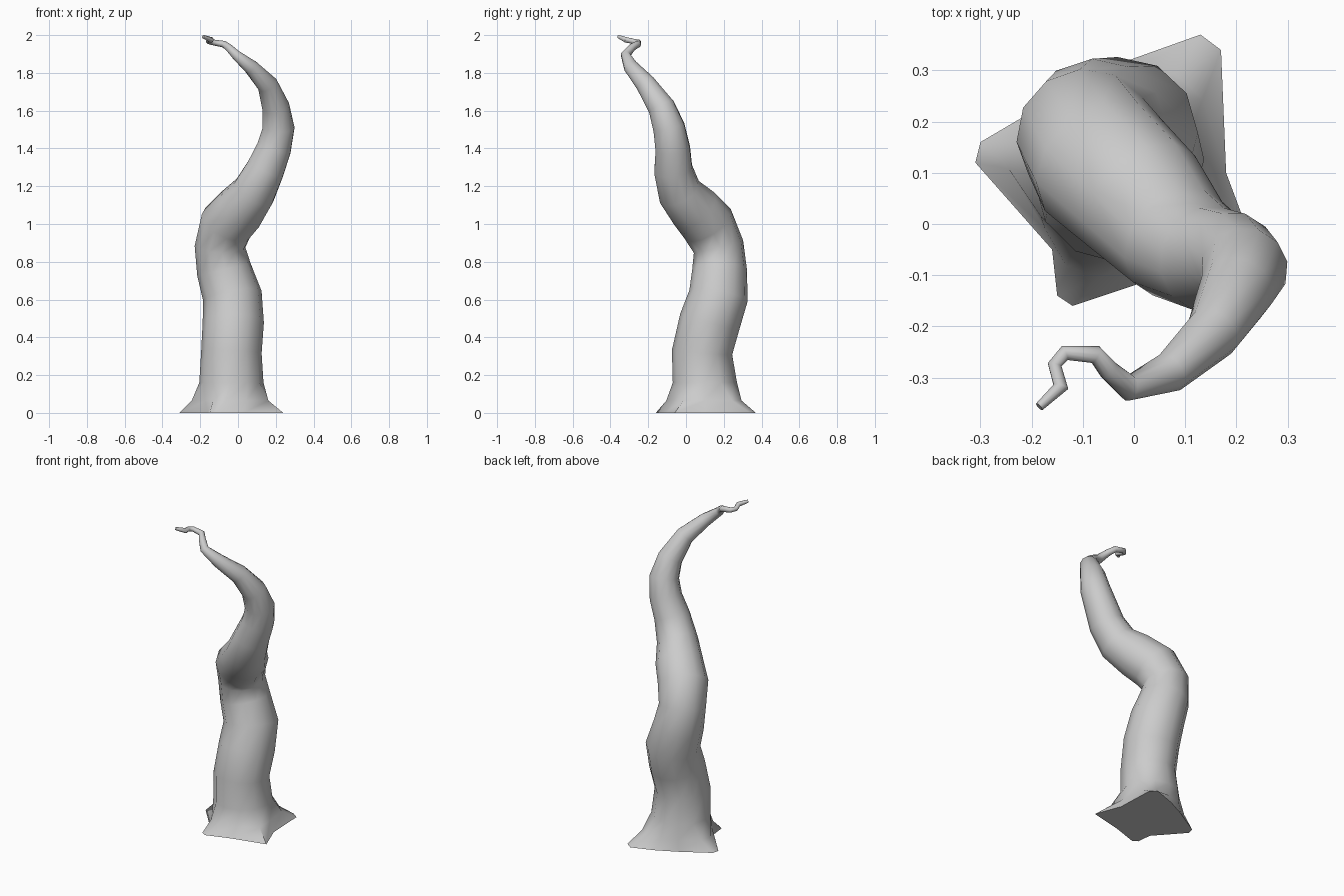
import bpy, bmesh, math
from mathutils import Vector, Quaternion

cube = bpy.data.objects.get("Cube")
if cube:
    bpy.data.objects.remove(cube, do_unlink=True)

SIDES = 12

bark = bpy.data.materials.new("grey_bark")
bark.use_nodes = True
colour = (0.6, 0.6, 0.6, 1)
bark.diffuse_color = colour
bark.node_tree.nodes["Principled BSDF"].inputs["Base Color"].default_value = colour

# Ground outline with four flared roots, counter-clockwise from +x
root_outline = [(.18, .1), (.17, .34), (.13, .37), (-.01, .32), (-.13, .26), (-.3, .16),
                (-.31, .12), (-.16, -.05), (-.15, -.14), (-.12, -.16), (.03, -.11), (.24, -.06)]

# Trunk spine: centre x, y, z and radius
spine = [(-.035, .1, .16, .17), (-.035, .085, .32, .16), (-.025, .125, .48, .162),
         (-.03, .172, .62, .157), (-.075, .178, .76, .145), (-.095, .172, .88, .135),
         (-.06, .115, 1.0, .145), (.015, .045, 1.08, .137), (.085, -.035, 1.17, .118),
         (.145, -.068, 1.29, .104), (.19, -.07, 1.4, .094), (.215, -.09, 1.51, .086),
         (.2, -.13, 1.62, .073), (.155, -.212, 1.74, .055), (.07, -.29, 1.83, .04),
         (-.01, -.32, 1.895, .026), (-.05, -.285, 1.935, .02), (-.075, -.255, 1.952, .018),
         (-.135, -.252, 1.962, .015), (-.155, -.275, 1.966, .014),
         (-.143, -.318, 1.975, .015), (-.185, -.357, 1.992, .009)]


def trunk_rings():
    """Circles carried along the spine without twisting."""
    points = [Vector(s[:3]) for s in spine]
    direction, turn = Vector((0, 0, 1)), Quaternion()
    rings = []
    for i, p in enumerate(points):
        if i > 0:
            ahead = points[min(i + 1, len(points) - 1)]
            tangent = ((p - points[i - 1]).normalized() + (ahead - p).normalized()).normalized()
            turn = direction.rotation_difference(tangent) @ turn
            direction = tangent
        ring = []
        for k in range(SIDES):
            a = math.tau * k / SIDES
            ring.append(p + turn @ (Vector((math.cos(a), math.sin(a), 0)) * spine[i][3]))
        rings.append(ring)
    return rings


# Roots blend from the ground outline up into the first trunk ring
rings = trunk_rings()
ground = [Vector((x, y, 0)) for x, y in root_outline]
flare = []
for g, t in zip(ground, rings[0]):
    p = g.lerp(t, 0.62)
    p.z = 0.065
    flare.append(p)
rings = [ground, flare] + rings

# Skin the rings and cap both ends
bm = bmesh.new()
loops = [[bm.verts.new(p) for p in ring] for ring in rings]
for low, high in zip(loops, loops[1:]):
    for k in range(SIDES):
        n = (k + 1) % SIDES
        bm.faces.new((low[k], low[n], high[n], high[k]))
bm.faces.new(loops[0][::-1])
bm.faces.new(loops[-1])
bmesh.ops.recalc_face_normals(bm, faces=bm.faces)

mesh = bpy.data.meshes.new("trunk")
bm.to_mesh(mesh)
bm.free()
mesh.materials.append(bark)
trunk = bpy.data.objects.new("trunk", mesh)
bpy.context.collection.objects.link(trunk)
bpy.context.view_layer.objects.active = trunk
trunk.select_set(True)
bpy.ops.object.shade_smooth_by_angle(angle=math.radians(60))
